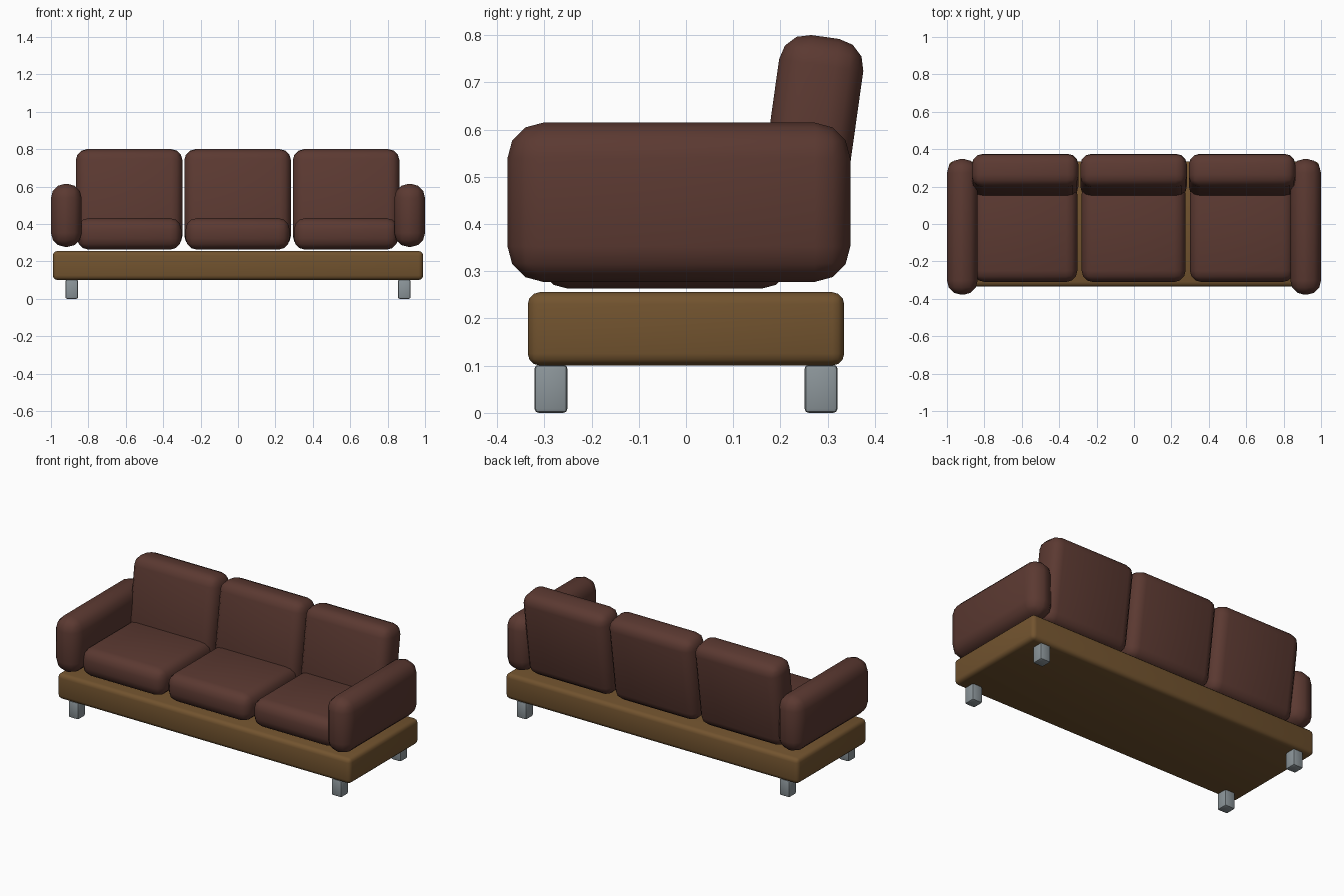
import bpy
import math

cube = bpy.data.objects.get("Cube")
if cube:
    bpy.data.objects.remove(cube, do_unlink=True)


def material(name, color):
    m = bpy.data.materials.new(name)
    m.use_nodes = True
    m.diffuse_color = (*color, 1)
    bsdf = next(n for n in m.node_tree.nodes if n.type == 'BSDF_PRINCIPLED')
    bsdf.inputs["Base Color"].default_value = (*color, 1)
    return m


leather = material("brown_leather", (0.105, 0.041, 0.031))
wood = material("oak_wood", (0.168, 0.087, 0.028))
metal = material("grey_metal", (0.26, 0.30, 0.32))


def rounded_box(name, center, size, radius, segments, mat, tilt=0):
    """Box with rounded edges, optionally leaned back about x."""
    bpy.ops.mesh.primitive_cube_add(size=1, location=center)
    ob = bpy.context.object
    ob.name = name
    ob.scale = size
    bpy.ops.object.transform_apply(location=False, rotation=False, scale=True)
    bevel = ob.modifiers.new("rounding", 'BEVEL')
    bevel.width = radius
    bevel.segments = segments
    bevel.limit_method = 'NONE'
    bpy.ops.object.modifier_apply(modifier=bevel.name)
    bpy.ops.object.shade_smooth_by_angle(angle=math.radians(40))
    ob.rotation_euler.x = tilt
    ob.data.materials.append(mat)
    return ob


# Wooden platform
rounded_box("platform", (0, 0, 0.178), (1.98, 0.67, 0.155), 0.025, 3, wood)

# Legs and armrests on both sides
for side, sx in (("left", 1), ("right", -1)):
    for end, sy in (("front", -1), ("back", 1)):
        rounded_box(f"{end}_{side}_leg", (sx * 0.889, sy * 0.286, 0.051),
                    (0.068, 0.07, 0.102), 0.009, 2, metal)
    rounded_box(f"{side}_armrest", (sx * 0.918, -0.015, 0.446),
                (0.164, 0.726, 0.337), 0.075, 3, leather)

# Three seat and back cushions
for place, i in (("right", -1), ("middle", 0), ("left", 1)):
    rounded_box(f"{place}_seat_cushion", (i * 0.579 - 0.002, -0.045, 0.347),
                (0.556, 0.53, 0.168), 0.06, 3, leather)
    rounded_box(f"{place}_back_cushion", (i * 0.58 - 0.002, 0.2585, 0.5385),
                (0.57, 0.18, 0.52), 0.06, 3, leather, math.radians(-8))
